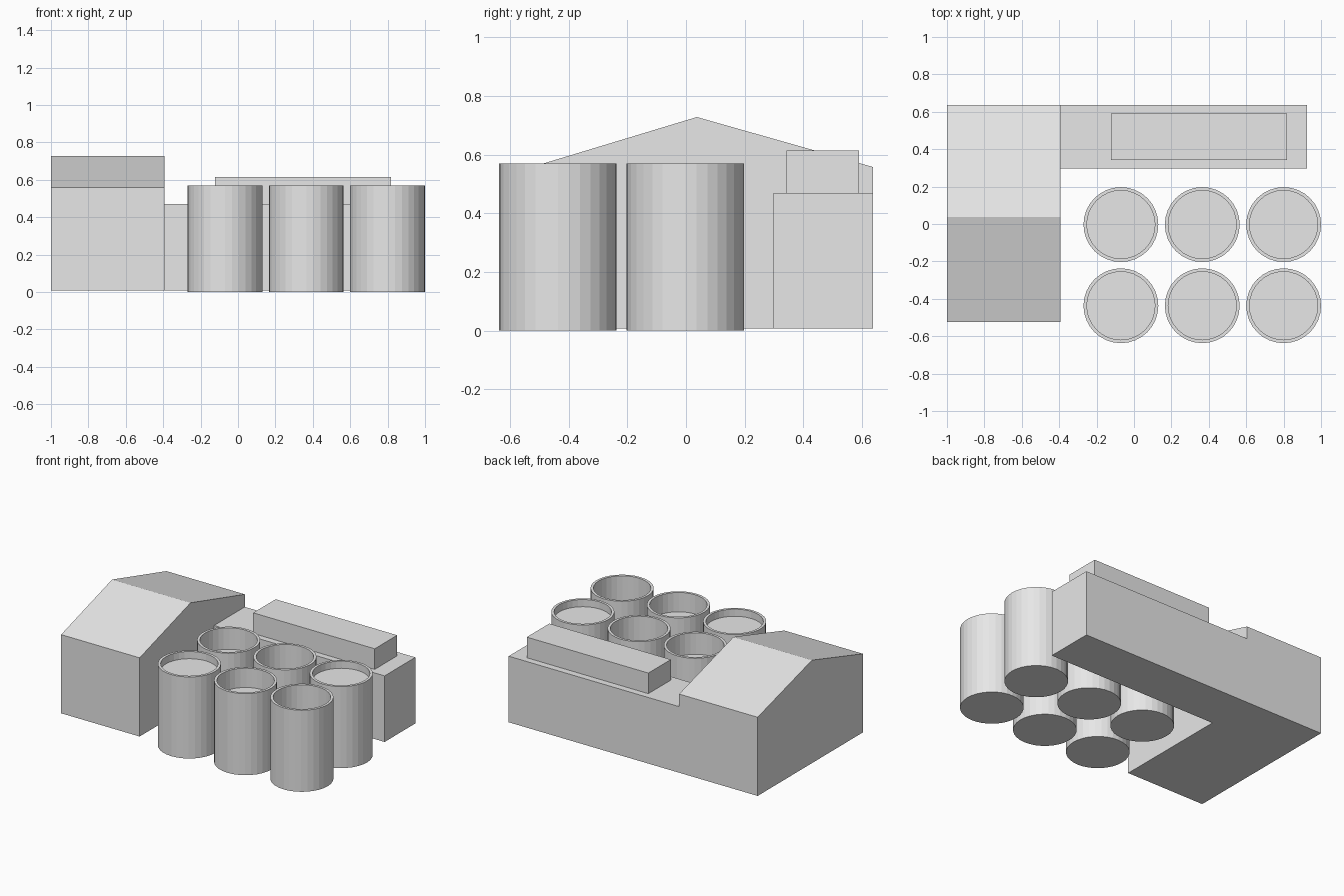
import bpy
import bmesh
from math import cos, sin, tau

cube = bpy.data.objects.get("Cube")
if cube:
    bpy.data.objects.remove(cube, do_unlink=True)

grey = bpy.data.materials.new("plain grey")
grey.use_nodes = True
COLOUR = (0.8, 0.8, 0.8, 1)
grey.diffuse_color = COLOUR
grey.node_tree.nodes["Principled BSDF"].inputs["Base Color"].default_value = COLOUR


def finish(name, bm):
    """Turn a bmesh into a named, coloured object."""
    bmesh.ops.recalc_face_normals(bm, faces=bm.faces)
    mesh = bpy.data.meshes.new(name)
    bm.to_mesh(mesh)
    bm.free()
    mesh.materials.append(grey)
    obj = bpy.data.objects.new(name, mesh)
    bpy.context.collection.objects.link(obj)
    return obj


def prism(name, profile, x0, x1):
    """Extrude a (y, z) profile along x."""
    bm = bmesh.new()
    face = bm.faces.new([bm.verts.new((x0, y, z)) for y, z in profile])
    out = bmesh.ops.extrude_face_region(bm, geom=[face])
    verts = [v for v in out["geom"] if isinstance(v, bmesh.types.BMVert)]
    bmesh.ops.translate(bm, verts=verts, vec=(x1 - x0, 0, 0))
    return finish(name, bm)


def rect(y0, y1, z0, z1):
    return [(y0, z0), (y1, z0), (y1, z1), (y0, z1)]


def tank(name, x, y, depth, sides=32, radius=0.2, inner=0.182, height=0.57):
    """Open-topped cylinder whose floor lies at the given depth below the rim."""
    bm = bmesh.new()
    rings = []
    for r, z in ((radius, 0), (radius, height), (inner, height), (inner, height - depth)):
        rings.append([bm.verts.new((x + r * cos(tau * i / sides), y + r * sin(tau * i / sides), z))
                      for i in range(sides)])
    for a, b in zip(rings, rings[1:]):
        for i in range(sides):
            j = (i + 1) % sides
            bm.faces.new((a[i], a[j], b[j], b[i]))
    bm.faces.new(rings[0])
    bm.faces.new(rings[-1])
    return finish(name, bm)


# Gabled hall and low annex, merged into one L-shaped building
BASE, FRONT, BACK, EAVE = 0.008, -0.525, 0.637, 0.558
hall = prism("l_shaped_building",
             [(FRONT, BASE), (BACK, BASE), (BACK, EAVE), (0.037, 0.728), (FRONT, EAVE)],
             -1, -0.393)
annex = prism("annex", rect(0.298, BACK, BASE, 0.47), -0.6, 0.925)
union = hall.modifiers.new("merge_annex", "BOOLEAN")
union.operation = "UNION"
union.solver = "EXACT"
union.object = annex
bpy.context.view_layer.objects.active = hall
bpy.ops.object.modifier_apply(modifier=union.name)
bpy.data.objects.remove(annex, do_unlink=True)
bm = bmesh.new()
bm.from_mesh(hall.data)
bmesh.ops.dissolve_limit(bm, angle_limit=0.01, verts=bm.verts, edges=bm.edges)
bm.to_mesh(hall.data)
bm.free()

# Long box on the annex roof
prism("roof_box", rect(0.342, 0.59, 0.47, 0.614), -0.122, 0.818)

# Two rows of open tanks filled to different levels
rows = {"front": (-0.437, (0.05, 0.135, 0.3)), "back": (-0.003, (0.15, 0.3, 0.05))}
for row, (y, depths) in rows.items():
    for i, depth in enumerate(depths):
        tank(f"{row}_tank_{i + 1}", -0.07 + 0.435 * i, y, depth)
